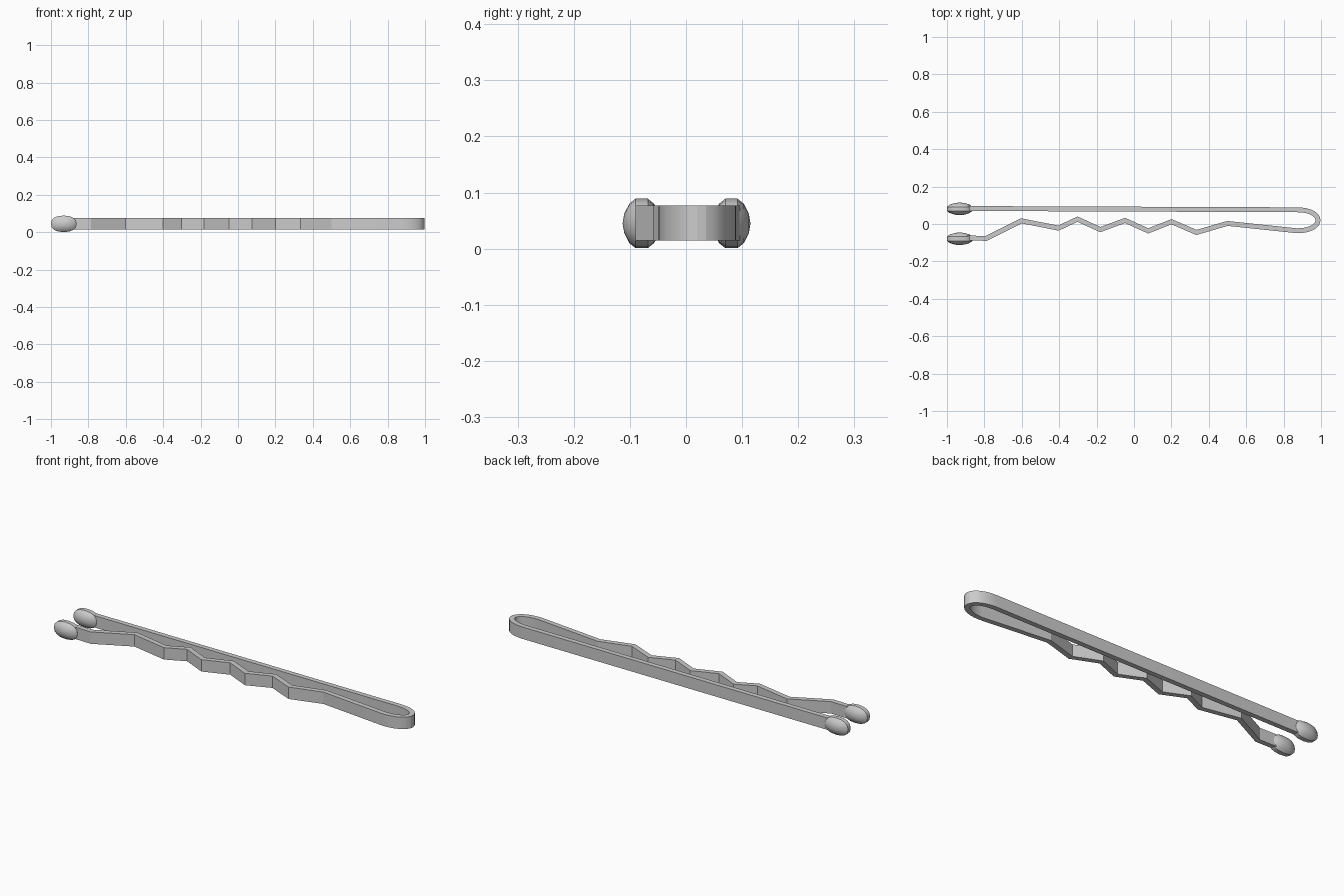
import bpy, bmesh, math
from mathutils import Vector

if "Cube" in bpy.data.objects:
    bpy.data.objects.remove(bpy.data.objects["Cube"])


def finish(bm, name, angle):
    bmesh.ops.recalc_face_normals(bm, faces=bm.faces)
    me = bpy.data.meshes.new(name)
    bm.to_mesh(me)
    bm.free()
    ob = bpy.data.objects.new(name, me)
    bpy.context.collection.objects.link(ob)
    bpy.ops.object.select_all(action='DESELECT')
    ob.select_set(True)
    bpy.context.view_layer.objects.active = ob
    bpy.ops.object.shade_smooth_by_angle(angle=math.radians(angle))
    return ob


def ribbon(name, path, thick, z0, z1):
    """Flat strip following a path in plan, with mitred corners."""
    pts = [Vector(p) for p in path]
    bm = bmesh.new()
    rings = []
    for i, p in enumerate(pts):
        a = (p - pts[i - 1]).normalized() if i else None
        b = (pts[i + 1] - p).normalized() if i < len(pts) - 1 else None
        a, b = a or b, b or a
        t = (a + b).normalized()
        n = Vector((-t.y, t.x)) * (thick / 2 / t.dot(a))
        rings.append([bm.verts.new((q.x, q.y, z)) for q, z in
                      ((p + n, z0), (p + n, z1), (p - n, z1), (p - n, z0))])
    for r, s in zip(rings, rings[1:]):
        for k in range(4):
            bm.faces.new((r[k], r[(k + 1) % 4], s[(k + 1) % 4], s[k]))
    bm.faces.new(rings[0])
    bm.faces.new(rings[-1])
    return finish(bm, name, 18)


def tip(name, y):
    """Flattened bead: oval outline, flat rim and a dome on each side."""
    bm = bmesh.new()
    prof = [(-0.031, 0.4), (-0.022, 0.8), (-0.011, 1), (0.011, 1), (0.022, 0.8), (0.031, 0.4)]
    n, rings = 16, []
    for dy, r in prof:
        ring = []
        for k in range(n):
            t = 2 * math.pi * k / n
            c, s = math.cos(t), math.sin(t)
            x = math.copysign(abs(c) ** 0.85, c) * 0.068 * r
            z = math.copysign(abs(s) ** 0.85, s) * 0.044 * r
            ring.append(bm.verts.new((-0.932 + x, y + dy, 0.045 + z)))
        rings.append(ring)
    for r, s in zip(rings, rings[1:]):
        for k in range(n):
            bm.faces.new((r[k], r[(k + 1) % n], s[(k + 1) % n], s[k]))
    for ring, dy in ((rings[0], -0.034), (rings[-1], 0.034)):
        c = bm.verts.new((-0.932, y + dy, 0.045))
        for k in range(n):
            bm.faces.new((ring[k], ring[(k + 1) % n], c))
    return finish(bm, name, 35)


# straight arm, rounded bend, then the crimped arm
bend = [(0.87 + 0.114 * math.cos(t) ** 0.9 if abs(math.cos(t)) > 1e-6 else 0.87,
         0.020 + 0.056 * math.sin(t))
        for t in (math.pi / 2 - math.pi * k / 16 for k in range(17))]
crimps = [(0.5, 0.003), (0.334, -0.045), (0.2, 0.012), (0.076, -0.037), (-0.048, 0.019),
          (-0.18, -0.03), (-0.302, 0.026), (-0.404, -0.022), (-0.602, 0.017),
          (-0.79, -0.077), (-0.93, -0.074)]
ribbon("bent_wire_strip", [(-0.93, 0.083)] + bend + crimps, 0.026, 0.015, 0.077)

# protective bead on each arm end
tip("straight_arm_tip", 0.081)
tip("crimped_arm_tip", -0.079)
